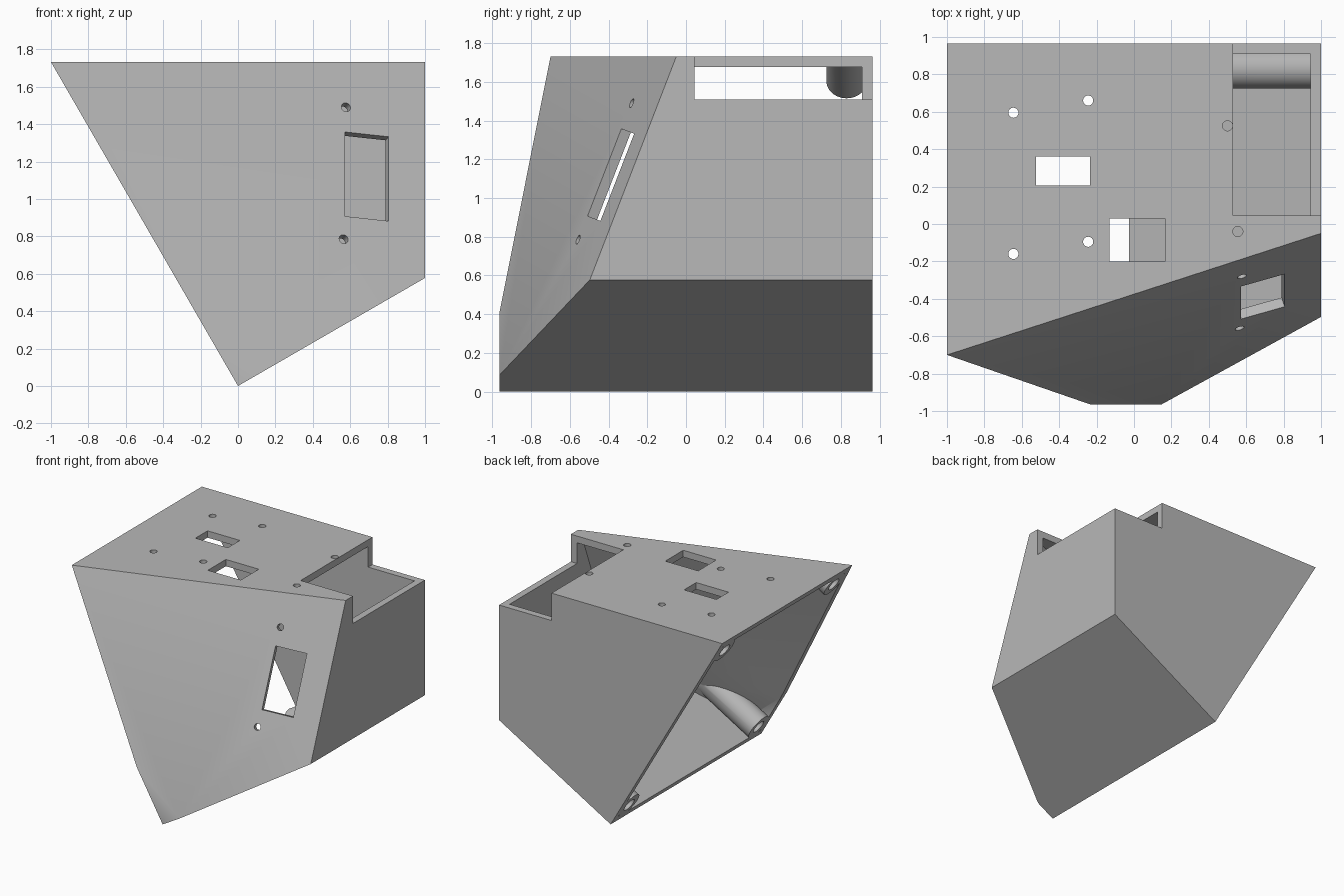
import bpy, bmesh
from math import sqrt
from mathutils import Vector, Matrix

cube = bpy.data.objects.get("Cube")
if cube:
    bpy.data.objects.remove(cube, do_unlink=True)

TOP, BACK, FRONT, WALL = 1.732, 0.965, -0.965, 0.055
UP = Vector((-0.5, 0, sqrt(0.75)))       # up along the open slanted side
IN = Vector((sqrt(0.75), 0, 0.5))        # inward from the open side
FACE = Vector((0.325, -1, 0.387)).normalized()   # slanted front panel normal

gray = bpy.data.materials.new("plain gray")
gray.use_nodes = True
gray.diffuse_color = (0.48, 0.48, 0.48, 1)
gray.node_tree.nodes["Principled BSDF"].inputs["Base Color"].default_value = (0.48, 0.48, 0.48, 1)


def finish(name, bm):
    bmesh.ops.recalc_face_normals(bm, faces=bm.faces)
    mesh = bpy.data.meshes.new(name)
    bm.to_mesh(mesh)
    bm.free()
    mesh.materials.append(gray)
    obj = bpy.data.objects.new(name, mesh)
    bpy.context.collection.objects.link(obj)
    return obj


def convex(name, planes):
    """Large block trimmed by (point, outward normal) planes."""
    bm = bmesh.new()
    bmesh.ops.create_cube(bm, size=8)
    for point, normal in planes:
        cut = bmesh.ops.bisect_plane(bm, geom=bm.verts[:] + bm.edges[:] + bm.faces[:],
                                     plane_co=point, plane_no=normal, clear_outer=True)
        edges = [e for e in cut["geom_cut"] if isinstance(e, bmesh.types.BMEdge)]
        bmesh.ops.edgeloop_fill(bm, edges=edges)
    return finish(name, bm)


def box(name, low, high):
    low, high = Vector(low), Vector(high)
    bm = bmesh.new()
    bmesh.ops.create_cube(bm, size=1, matrix=Matrix.Translation((low + high) / 2)
                          @ Matrix.Diagonal((*(high - low), 1)))
    return finish(name, bm)


def rod(name, start, axis, length, radius, sides=48):
    turn = axis.to_track_quat('Z', 'Y').to_matrix().to_4x4()
    bm = bmesh.new()
    bmesh.ops.create_cone(bm, cap_ends=True, segments=sides, radius1=radius, radius2=radius,
                          depth=length,
                          matrix=Matrix.Translation(start + axis * length / 2) @ turn)
    return finish(name, bm)


def subtract(target, cutter):
    mod = target.modifiers.new("cut", 'BOOLEAN')
    mod.operation, mod.solver, mod.object = 'DIFFERENCE', 'EXACT', cutter
    bpy.context.view_layer.objects.active = target
    bpy.ops.object.modifier_apply(modifier=mod.name)
    bpy.data.objects.remove(cutter, do_unlink=True)


def panel_point(x, z):
    return Vector((x, -0.375 + 0.325 * x + 0.387 * (z - TOP), z))


# Outer shell and the cavity inside it, open on the slanted left side
walls = [(Vector((0, 0, TOP)), Vector((0, 0, 1))),
         (Vector((1, 0, 1)), Vector((1, 0, 0))),
         (Vector((0, BACK, 0)), Vector((0, 1, 0))),
         (Vector((0, FRONT, 0)), Vector((0, -1, 0))),
         (Vector((0, 0, 0)), -UP),
         (panel_point(0, TOP), FACE)]
housing = convex("housing", walls + [(Vector((0, 0, 0)), -IN)])
cavity = convex("cavity", [(p - n * WALL, n) for p, n in walls] + [(-IN * 0.3, -IN)])

# Screw bosses left standing in the cavity corners
bosses = [(0.145, BACK - 0.135), (0.145, FRONT + 0.14),
          (1.855, BACK - 0.135), (1.855, -0.57)]
for s, y in bosses:
    foot = UP * s + Vector((0, y, 0))
    subtract(cavity, rod("boss", foot - IN * 0.5, IN, 2.5, 0.105))
subtract(housing, cavity)
for s, y in bosses:
    foot = UP * s + Vector((0, y, 0))
    subtract(housing, rod("boss_hole", foot - IN * 0.1, IN, 0.2, 0.055, 32))

# Stepped corner notch
subtract(housing, box("notch", (0.53, 0.045, 1.51), (1.2, 1.2, 2)))

# Top plate windows and screw holes
subtract(housing, box("top_window", (-0.525, 0.205, 1.6), (-0.235, 0.36, 1.9)))
subtract(housing, box("top_window", (-0.13, -0.2, 1.6), (0.165, 0.03, 1.9)))
for x, y in [(-0.645, 0.595), (-0.245, 0.66), (-0.645, -0.16),
             (-0.245, -0.095), (0.5, 0.525), (0.555, -0.04)]:
    subtract(housing, rod("top_hole", Vector((x, y, 1.6)), Vector((0, 0, 1)), 0.3, 0.027, 32))

# Front panel window and screw holes, square to the panel
rise = Vector((0, 0.387, 1)).normalized()
side = rise.cross(FACE).normalized()
frame = Matrix((side, rise, FACE)).transposed().to_4x4()
bm = bmesh.new()
bmesh.ops.create_cube(bm, size=1, matrix=Matrix.Translation(panel_point(0.688, 1.12)) @ frame
                      @ Matrix.Diagonal((0.245, 0.483, 0.2, 1)))
subtract(housing, finish("front_window", bm))
for x, z in [(0.577, 1.49), (0.565, 0.785)]:
    subtract(housing, rod("front_hole", panel_point(x, z) - FACE * 0.1, FACE, 0.2, 0.025, 32))

# Crisp flat faces, smooth round holes and bosses
bpy.ops.object.select_all(action='DESELECT')
housing.select_set(True)
bpy.context.view_layer.objects.active = housing
bpy.ops.object.shade_smooth_by_angle(angle=0.5)
